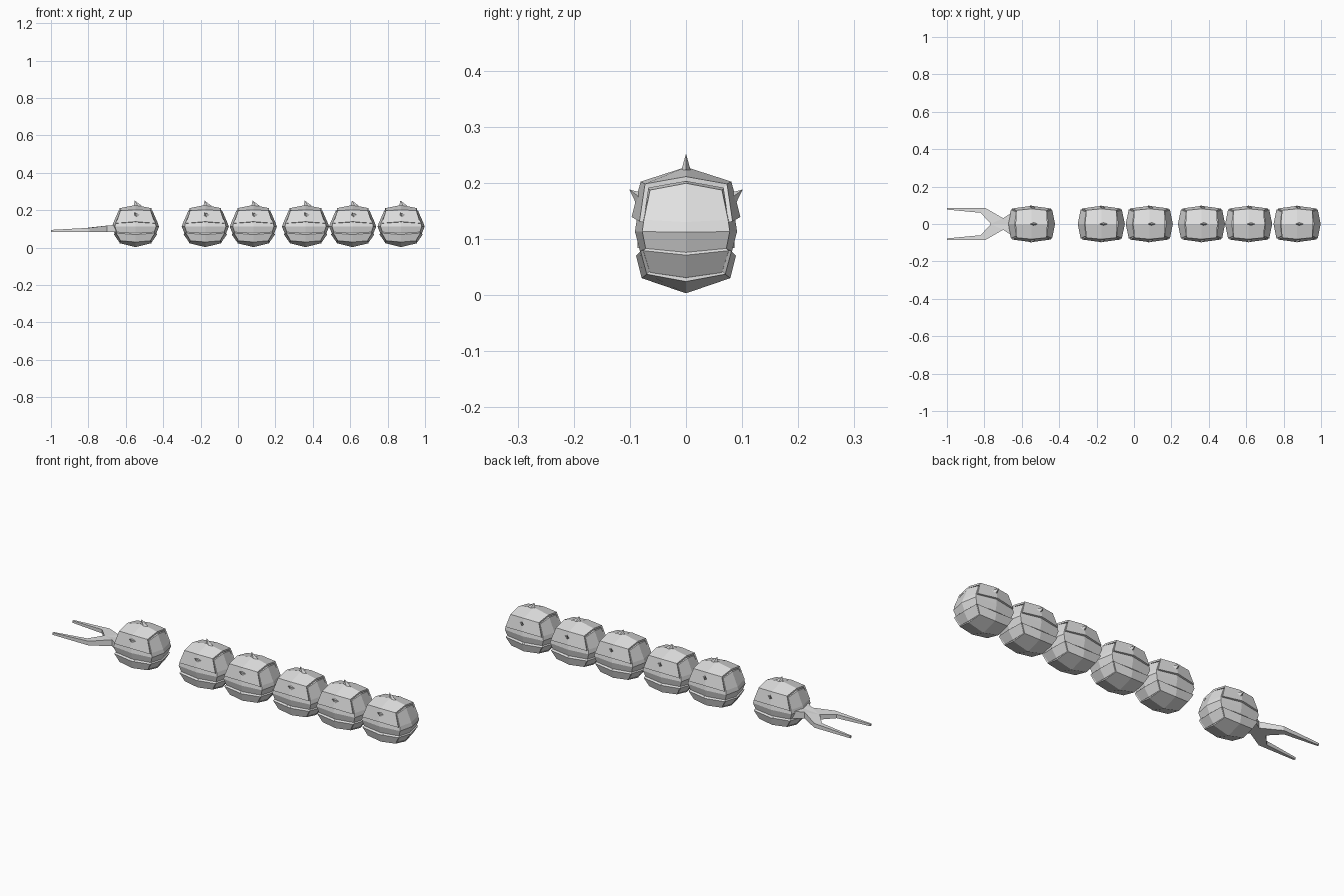
import bpy, bmesh, math
from mathutils import Vector

if "Cube" in bpy.data.objects:
    bpy.data.objects.remove(bpy.data.objects["Cube"])

grey = bpy.data.materials.new("light_grey")
grey.diffuse_color = (0.75, 0.75, 0.75, 1)
grey.use_nodes = True
grey.node_tree.nodes["Principled BSDF"].inputs["Base Color"].default_value = grey.diffuse_color


def make_mesh(name, verts, faces):
    me = bpy.data.meshes.new(name)
    me.from_pydata(verts, [], faces)
    bm = bmesh.new()
    bm.from_mesh(me)
    bmesh.ops.recalc_face_normals(bm, faces=bm.faces)
    bm.to_mesh(me)
    bm.free()
    me.materials.append(grey)
    return me


def place(name, me, x=0):
    ob = bpy.data.objects.new(name, me)
    ob.location.x = x
    bpy.context.collection.objects.link(ob)
    return ob


# Core: eight-sided rings; each row is corner x, y, z, end x, z, side y, z
rows = [
    (.080, .064, .040, .088, .031, .072, .034),
    (.105, .076, .079, .116, .071, .084, .073),
    (.100, .072, .083, .111, .076, .082, .078),
    (.110, .078, .113, .126, .112, .091, .113),
    (.106, .075, .134, .120, .130, .088, .133),
    (.082, .064, .187, .090, .199, .074, .195),
]
verts, faces = [], []
for cx, cy, cz, ex, ez, sy, sz in rows:
    verts += [(ex, 0, ez), (cx, cy, cz), (0, sy, sz), (-cx, cy, cz),
              (-ex, 0, ez), (-cx, -cy, cz), (0, -sy, sz), (cx, -cy, cz)]
for r in range(len(rows) - 1):
    for i in range(8):
        j = (i + 1) % 8
        faces.append((r*8 + i, r*8 + j, r*8 + 8 + j, r*8 + 8 + i))
for base, z in ((0, .010), (8 * (len(rows) - 1), .220)):
    pole = len(verts)
    verts.append((0, 0, z))
    for i in (0, 2, 4, 6):
        faces.append((base + i, base + i + 1, base + (i + 2) % 8, pole))
core = make_mesh("segment_core", verts, faces)


# Armour plate: arched strip over the core, from three cross-sections along x
def plate(name, end, mid):
    v, f = [], []
    for sx, prof in ((-1, end), (0, mid), (1, end)):
        pts = [(x * sx, y, z) for x, y, z in prof]
        v += pts + [(x, -y, z) for x, y, z in reversed(pts[:-1])]
    n = len(v) // 3
    for s in range(2):
        for i in range(n - 1):
            f.append((s*n + i, s*n + i + 1, s*n + n + i + 1, s*n + n + i))
    # thicken inwards by scaling a second layer towards the centre
    c = Vector((0, 0, .115))
    k = len(v)
    inner = [tuple(c + (Vector(p) - c) * .91) for p in v]
    inner = [(p[0], q[1], q[2]) for p, q in zip(v, inner)]
    g = [tuple(i + k for i in reversed(q)) for q in f]
    rim = list(range(n)) + [2*n - 1] + list(range(3*n - 1, 2*n - 1, -1)) + [n]
    for a, b in zip(rim, rim[1:] + rim[:1]):
        g.append((a, b, b + k, a + k))
    return make_mesh(name, v + inner, f + g)


upper = plate("upper_plate",
              [(.103, .083, .131), (.081, .073, .198), (.085, 0, .211)],
              [(0, .097, .139), (0, .081, .202), (0, 0, .228)])
lower = plate("lower_plate",
              [(.103, .081, .078), (.080, .070, .037), (.086, 0, .024)],
              [(0, .089, .070), (0, .079, .030), (0, 0, .003)])


# Spike: four-sided pyramid from a base diamond to a tip
def spike(name, base, along, across, tip):
    b, u, w = Vector(base), Vector(along), Vector(across)
    return make_mesh(name, [b + u, b + w, b - u, b - w, Vector(tip)],
                     [(0, 1, 4), (1, 2, 4), (2, 3, 4), (3, 0, 4), (3, 2, 1, 0)])


spikes = [spike("top_spike", (.012, 0, .223), (.022, 0, 0), (0, .008, 0), (-.004, 0, .252))]
for side, s in (("front", -1), ("back", 1)):
    spikes.append(spike(side + "_spike", (.008, s * .085, .172), (.014, 0, .004),
                        (0, s * -.003, .011), (-.004, s * .101, .188)))

# Body segments
for n, x in enumerate((-.548, -.175, .082, .361, .613, .872), 1):
    for me in [core, upper, lower] + spikes:
        place(f"{me.name}_{n}", me, x)

# Forked tail: two mirrored prongs, tapering towards the tips
# x, y, bottom z, top z along the outer and inner edges
outline = [(-.60, .070, .085, .122), (-.645, .066, .085, .122), (-.70, .031, .085, .118),
           (-.795, .086, .084, .106), (-1.0, .086, .084, .095),
           (-1.0, .077, .084, .095), (-.82, .060, .084, .104), (-.765, 0, .085, .111),
           (-.60, 0, .085, .124)]
n = len(outline)
quads = [(0, 1, 2, 8), (8, 2, 7), (2, 3, 6, 7), (3, 4, 5, 6)]
for side, s in (("front", -1), ("back", 1)):
    v = [(x, y * s, b) for x, y, b, t in outline] + [(x, y * s, t) for x, y, b, t in outline]
    f = quads + [tuple(i + n for i in reversed(q)) for q in quads]
    f += [(i, i + 1, i + 1 + n, i + n) for i in range(7)]
    f.append((8, 0, n, 8 + n))
    place(side + "_tail_prong", make_mesh(side + "_tail_prong", v, f))
